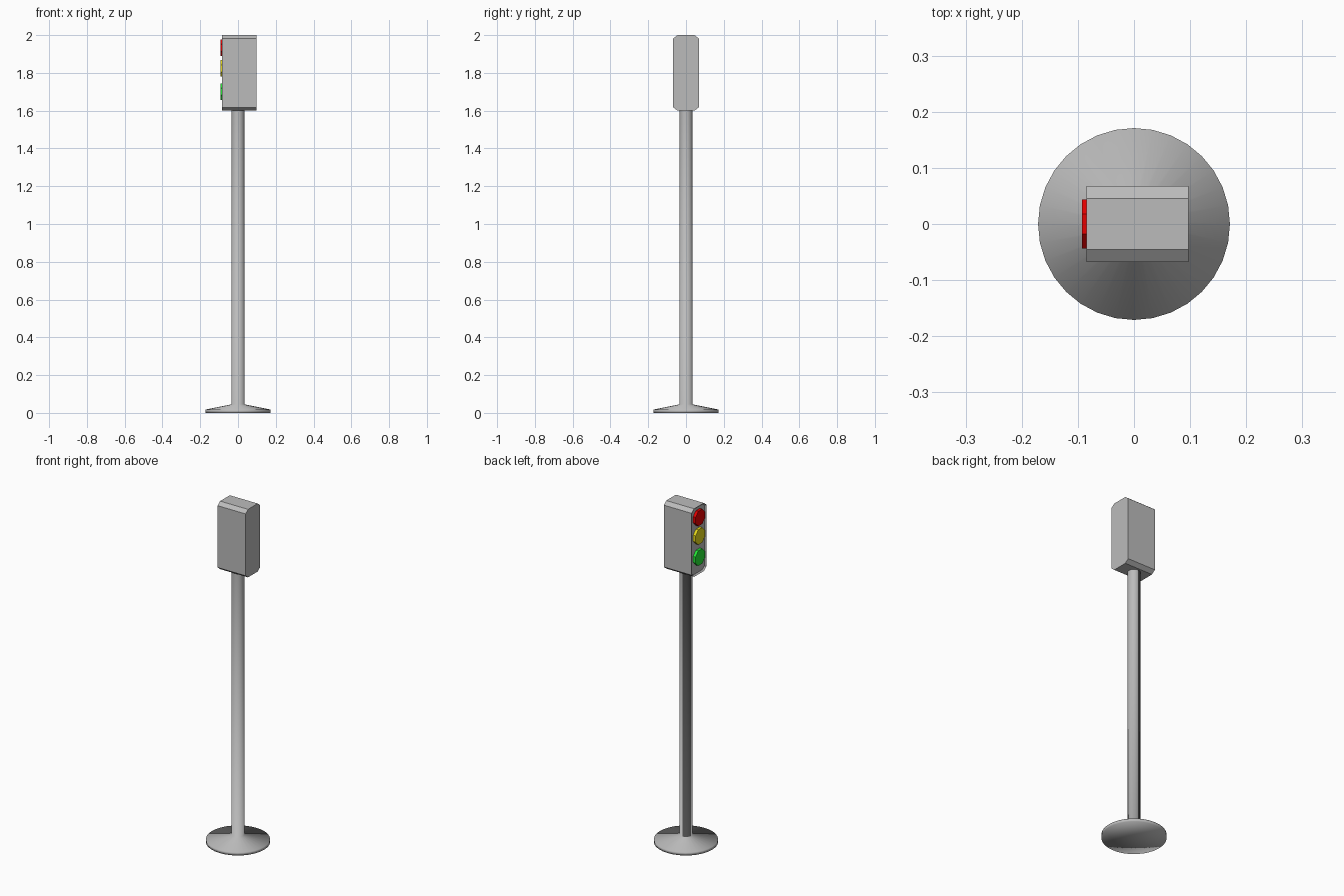
import bpy, bmesh, math
from mathutils import Matrix

if "Cube" in bpy.data.objects:
    bpy.data.objects.remove(bpy.data.objects["Cube"])


def material(name, rgb):
    m = bpy.data.materials.new(name)
    m.diffuse_color = (*rgb, 1)
    m.use_nodes = True
    m.node_tree.nodes["Principled BSDF"].inputs["Base Color"].default_value = m.diffuse_color
    return m


GREY = material("grey metal", (0.5, 0.5, 0.5))
DARK = material("dark metal", (0.07, 0.07, 0.07))
LAMPS = [("red", (0.8, 0.0, 0.0), 1.933),
         ("yellow", (0.8, 0.7, 0.01), 1.824),
         ("green", (0.02, 0.9, 0.04), 1.700)]


def finish(bm, name, mats, smooth=False):
    bmesh.ops.recalc_face_normals(bm, faces=bm.faces)
    for f in bm.faces:
        f.smooth = smooth
    me = bpy.data.meshes.new(name)
    bm.to_mesh(me)
    bm.free()
    for m in mats:
        me.materials.append(m)
    ob = bpy.data.objects.new(name, me)
    bpy.context.collection.objects.link(ob)
    return ob


def lathe(name, profile, sides, mats):
    """Turn (radius, z) points around the z axis, bottom closed by a fan."""
    bm = bmesh.new()
    rings = [[bm.verts.new((r * math.cos(2 * math.pi * i / sides),
                            r * math.sin(2 * math.pi * i / sides), z))
              for i in range(sides)] for r, z in profile]
    centre = bm.verts.new((0, 0, profile[0][1]))
    for i in range(sides):
        j = (i + 1) % sides
        bm.faces.new((centre, rings[0][j], rings[0][i]))
        for a, b in zip(rings, rings[1:]):
            bm.faces.new((a[i], a[j], b[j], b[i]))
    # dark strip down the rear lamp-side quarter of the pole
    for f in bm.faces:
        c = f.calc_center_median()
        if c.z > 0.06 and c.x < 0 and c.y > 0:
            f.material_index = 1
    return finish(bm, name, mats, True)


# Foot and pole in one softly shaded turned piece
lathe("base_and_pole", [(0.171, 0), (0.171, 0.018), (0.034, 0.045),
                        (0.034, 1.61)], 32, [GREY, DARK])

# Signal housing: chamfered section extruded along x, shallow recess on the lamp side
bm = bmesh.new()
hw, cw, z0, z1, cz = 0.068, 0.023, 1.6, 2.0, 0.018
section = [(-hw, z0 + cz), (-hw + cw, z0), (hw - cw, z0), (hw, z0 + cz),
           (hw, z1 - cz), (hw - cw, z1), (-hw + cw, z1), (-hw, z1 - cz)]
face = bm.faces.new([bm.verts.new((0.097, y, z)) for y, z in section])
ext = bmesh.ops.extrude_face_region(bm, geom=[face], use_keep_orig=True)
bmesh.ops.translate(bm, vec=(-0.182, 0, 0),
                    verts=[g for g in ext["geom"] if isinstance(g, bmesh.types.BMVert)])
bmesh.ops.recalc_face_normals(bm, faces=bm.faces)
front = min(bm.faces, key=lambda f: f.calc_center_median().x)
bmesh.ops.inset_region(bm, faces=[front], thickness=0.008)
bmesh.ops.translate(bm, vec=(0.008, 0, 0), verts=front.verts)
finish(bm, "signal_housing", [GREY])

# Lamps
for name, rgb, z in LAMPS:
    bm = bmesh.new()
    bmesh.ops.create_cone(bm, cap_ends=True, segments=8, radius1=0.0475,
                          radius2=0.0475, depth=0.025,
                          matrix=Matrix.Translation((-0.0805, 0, z))
                          @ Matrix.Rotation(math.pi / 2, 4, 'Y')
                          @ Matrix.Rotation(math.pi / 8, 4, 'Z'))
    finish(bm, name + "_lamp", [material(name + " lens", rgb)])
